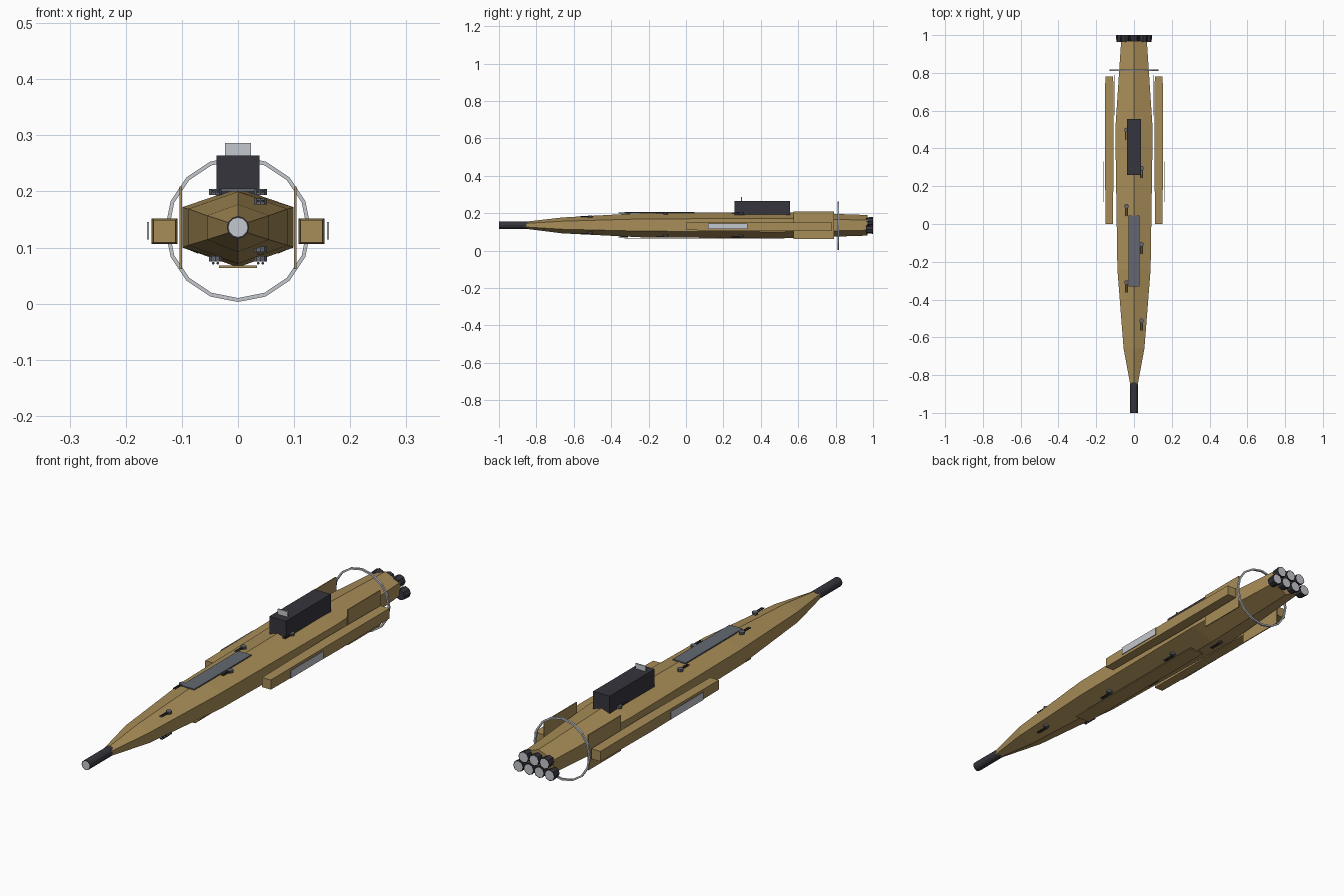
import bpy
import bmesh
import math
from mathutils import Matrix, Vector

cube = bpy.data.objects.get("Cube")
if cube:
    bpy.data.objects.remove(cube, do_unlink=True)


def material(name, rgb):
    m = bpy.data.materials.new(name)
    m.use_nodes = True
    m.diffuse_color = (*rgb, 1)
    m.node_tree.nodes["Principled BSDF"].inputs["Base Color"].default_value = (*rgb, 1)
    return m


TAN = material("tan hull", (0.39, 0.265, 0.097))
DARK = material("dark metal", (0.037, 0.035, 0.045))
LIGHT = material("pale grey", (0.55, 0.57, 0.61))
SLATE = material("slate panel", (0.125, 0.137, 0.165))


def finish(name, bm, *mats):
    bmesh.ops.recalc_face_normals(bm, faces=bm.faces)
    mesh = bpy.data.meshes.new(name)
    bm.to_mesh(mesh)
    bm.free()
    for m in mats:
        mesh.materials.append(m)
    obj = bpy.data.objects.new(name, mesh)
    bpy.context.collection.objects.link(obj)
    return obj


def box(name, low, high, mat):
    low, high = Vector(low), Vector(high)
    bm = bmesh.new()
    bmesh.ops.create_cube(bm, size=1, matrix=Matrix.Translation((low + high) / 2)
                          @ Matrix.Diagonal((*(high - low), 1)))
    return finish(name, bm, mat)


def loft(name, rings, mat):
    """Skin a list of equal cross-sections and cap both ends."""
    bm = bmesh.new()
    loops = [[bm.verts.new(p) for p in ring] for ring in rings]
    n = len(loops[0])
    for a, b in zip(loops, loops[1:]):
        for i in range(n):
            j = (i + 1) % n
            bm.faces.new((a[i], a[j], b[j], b[i]))
    bm.faces.new(loops[0])
    bm.faces.new(loops[-1])
    return finish(name, bm, mat)


def tube(name, x, z, y0, y1, r0, r1, sides, lit_end=0):
    """Cylinder along y; the end facing lit_end gets an inset pale disc."""
    bm = bmesh.new()
    place = Matrix.Translation((x, (y0 + y1) / 2, z)) @ Matrix.Rotation(-math.pi / 2, 4, "X")
    bmesh.ops.create_cone(bm, cap_ends=True, segments=sides, radius1=r0, radius2=r1,
                          depth=y1 - y0, matrix=place)
    bm.normal_update()
    if lit_end:
        ends = [f for f in bm.faces if f.normal.y * lit_end > 0.9]
        bmesh.ops.inset_region(bm, faces=ends, thickness=0.003)
        for f in ends:
            f.material_index = 1
    return finish(name, bm, DARK, LIGHT)


# Hull: six-sided section with a ridge above and a keel below
# y, half width, ridge, shoulder, chine, keel
stations = [
    (-0.86, 0.018, 0.154, 0.145, 0.126, 0.117),
    (-0.66, 0.055, 0.177, 0.157, 0.114, 0.092),
    (-0.24, 0.088, 0.200, 0.169, 0.104, 0.071),
    (0.50, 0.099, 0.206, 0.172, 0.100, 0.065),
    (0.97, 0.068, 0.190, 0.163, 0.109, 0.080),
]
loft("hull", [[(0, y, r), (w, y, s), (w, y, c), (0, y, k), (-w, y, c), (-w, y, s)]
              for y, w, r, s, c, k in stations], TAN)

# Nose barrel
tube("nose_barrel", 0, 0.136, -1, -0.84, 0.02, 0.02, 12, -1)

# Engine cluster: three above four
for z, xs in ((0.156, (-0.048, 0, 0.048)), (0.113, (-0.072, -0.024, 0.024, 0.072))):
    for x in xs:
        tube("engine_nozzle", x, z, 0.963, 1, 0.021, 0.0235, 8, 1)

# Paired side parts
for side, label in ((1, "left"), (-1, "right")):
    pod = []
    for y, h in ((0, 0.020), (0.45, 0.023), (0.78, 0.021)):
        pod.append([(side * 0.131 + h * a, y, 0.129 + h * b)
                    for a, b in ((1, 1), (1, -1), (-1, -1), (-1, 1))])
    loft(label + "_side_pod", pod, TAN)
    x0, x1 = sorted((side * 0.159, side * 0.162))
    box(label + "_pod_panel", (x0, 0.117, 0.114), (x1, 0.33, 0.146), LIGHT)
    x0, x1 = sorted((side * 0.100, side * 0.104))
    box(label + "_side_fin", (x0, 0.575, 0.062), (x1, 0.79, 0.209), TAN)

# Dorsal housing with its upright antenna plate
box("dorsal_housing", (-0.038, 0.26, 0.19), (0.038, 0.556, 0.264), DARK)
box("antenna_plate", (-0.023, 0.294, 0.262), (0.023, 0.299, 0.286), LIGHT)

# Flat deck panel and belly plate
box("deck_panel", (-0.03, -0.33, 0.200), (0.03, 0.045, 0.205), SLATE)
box("belly_plate", (-0.034, -0.33, 0.064), (0.034, 0.40, 0.068), TAN)

# Sixteen-sided hoop around the stern
hoop = bmesh.new()
sections = []
for i in range(16):
    a = math.tau * i / 16
    sections.append([hoop.verts.new((r * math.sin(a), y, 0.133 + r * math.cos(a)))
                     for r, y in ((0.130, 0.809), (0.130, 0.817), (0.123, 0.817), (0.123, 0.809))])
for i in range(16):
    a, b = sections[i], sections[(i + 1) % 16]
    for j in range(4):
        k = (j + 1) % 4
        hoop.faces.new((a[j], a[k], b[k], b[j]))
finish("stern_hoop", hoop, LIGHT)


# Twin-barrel turrets staggered along the deck and belly
def turret(name, x, y, z, barrel_z):
    bm = bmesh.new()
    bmesh.ops.create_cone(bm, cap_ends=True, segments=10, radius1=0.012, radius2=0.012,
                          depth=0.01, matrix=Matrix.Translation((x, y, z)))
    finish(name, bm, SLATE)
    for dx in (-0.004, 0.004):
        tube(name + "_barrel", x + dx, barrel_z, y - 0.052, y, 0.0025, 0.0025, 6)


for i in range(6):
    x = 0.04 if i % 2 == 0 else -0.04
    y = -0.512 + 0.202 * i
    drop = 0.017 if i == 0 else 0
    turret("deck_turret", x, y, 0.199 - drop, 0.200 - drop)
    turret("belly_turret", x, y, 0.080 + drop, 0.072 + drop)
